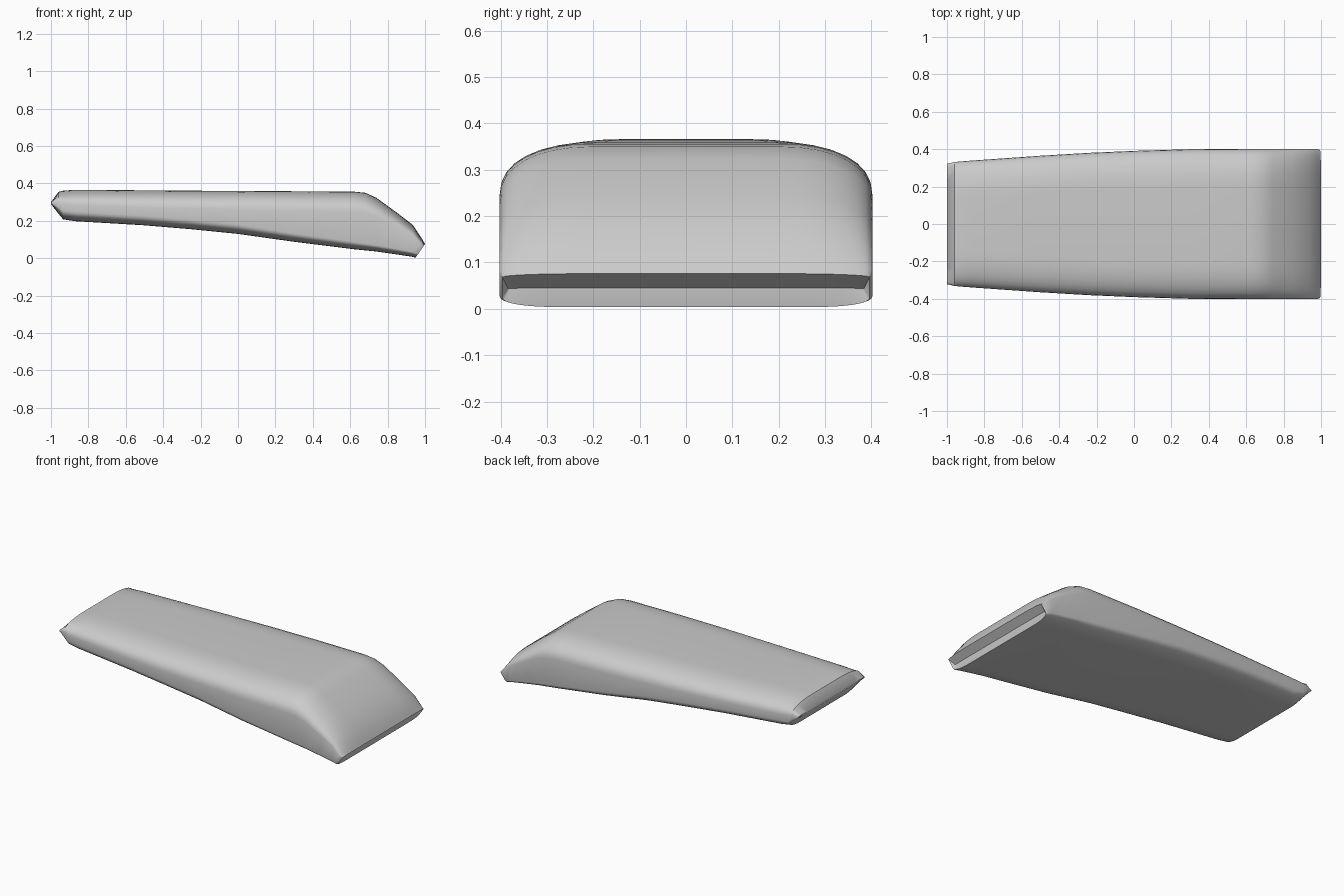
import bpy, bmesh, math

# Stations along the body: x at top, x at bottom, top z, bottom z, half width,
# height of the upper corner rounding, height of the lower corner rounding
stations = [
    (-1.00, -1.00, 0.300, 0.290, 0.322, 0.004, 0.004),
    (-0.96, -0.96, 0.355, 0.238, 0.331, 0.050, 0.035),
    (-0.935, -0.935, 0.361, 0.208, 0.334, 0.070, 0.045),
    (-0.87, -0.87, 0.366, 0.198, 0.339, 0.080, 0.050),
    (-0.50, -0.50, 0.363, 0.176, 0.365, 0.090, 0.050),
    (-0.25, -0.25, 0.361, 0.155, 0.380, 0.095, 0.050),
    (0.00, 0.00, 0.360, 0.130, 0.391, 0.100, 0.050),
    (0.30, 0.30, 0.358, 0.088, 0.400, 0.105, 0.045),
    (0.62, 0.62, 0.356, 0.048, 0.402, 0.110, 0.040),
    (0.68, 0.68, 0.350, 0.042, 0.402, 0.110, 0.037),
    (0.74, 0.74, 0.323, 0.036, 0.402, 0.100, 0.034),
    (0.85, 0.85, 0.243, 0.020, 0.402, 0.075, 0.030),
    (0.935, 0.925, 0.178, 0.009, 0.402, 0.055, 0.026),
    (0.985, 0.942, 0.102, 0.005, 0.402, 0.022, 0.022),
    (1.00, 0.950, 0.076, 0.004, 0.396, 0.008, 0.020),
]
STEPS = 8


def section(xt, xb, top, bottom, w, rt, rb):
    """Rounded slab outline with wide, flat corners."""
    def corner(a, ry, rz, n):
        return ry * abs(math.cos(a)) ** (2 / n), rz * abs(math.sin(a)) ** (2 / n)
    half = []
    for i in range(STEPS + 1):                       # upper corner, centre to side
        dy, dz = corner(math.pi / 2 * (1 - i / STEPS), 0.2, rt, 2.2)
        half.append((w - 0.2 + dy, top - rt + dz))
    for i in range(STEPS + 1):                       # lower corner, side to centre
        dy, dz = corner(math.pi / 2 * i / STEPS, 0.12, rb, 2.2)
        half.append((w - 0.12 + dy, bottom + rb - dz))
    outline = half + [(-y, z) for y, z in reversed(half)]
    return [(xb + (xt - xb) * (z - bottom) / (top - bottom), y, z) for y, z in outline]


bm = bmesh.new()
rings = [[bm.verts.new(p) for p in section(*s)] for s in stations]

# Shallow crease running across the thick end
rim = rings[-1]
rings.append([bm.verts.new((0.957, v.co.y * 0.97, 0.042 + (v.co.z - 0.042) * 0.08)) for v in rim])

# Skin between neighbouring sections
for a, b in zip(rings, rings[1:]):
    for i in range(len(a)):
        j = (i + 1) % len(a)
        bm.faces.new((a[i], a[j], b[j], b[i]))
bm.faces.new(rings[0])
bm.faces.new(rings[-1])
bmesh.ops.recalc_face_normals(bm, faces=bm.faces)

mesh = bpy.data.meshes.new("tapered_body")
bm.to_mesh(mesh)
bm.free()
body = bpy.data.objects.new("tapered_body", mesh)
bpy.context.collection.objects.link(body)

# Single plain grey
grey = bpy.data.materials.new("light_grey")
grey.diffuse_color = (0.6, 0.6, 0.6, 1)
mesh.materials.append(grey)

bpy.context.view_layer.objects.active = body
body.select_set(True)
bpy.ops.object.shade_smooth_by_angle(angle=math.radians(40))
